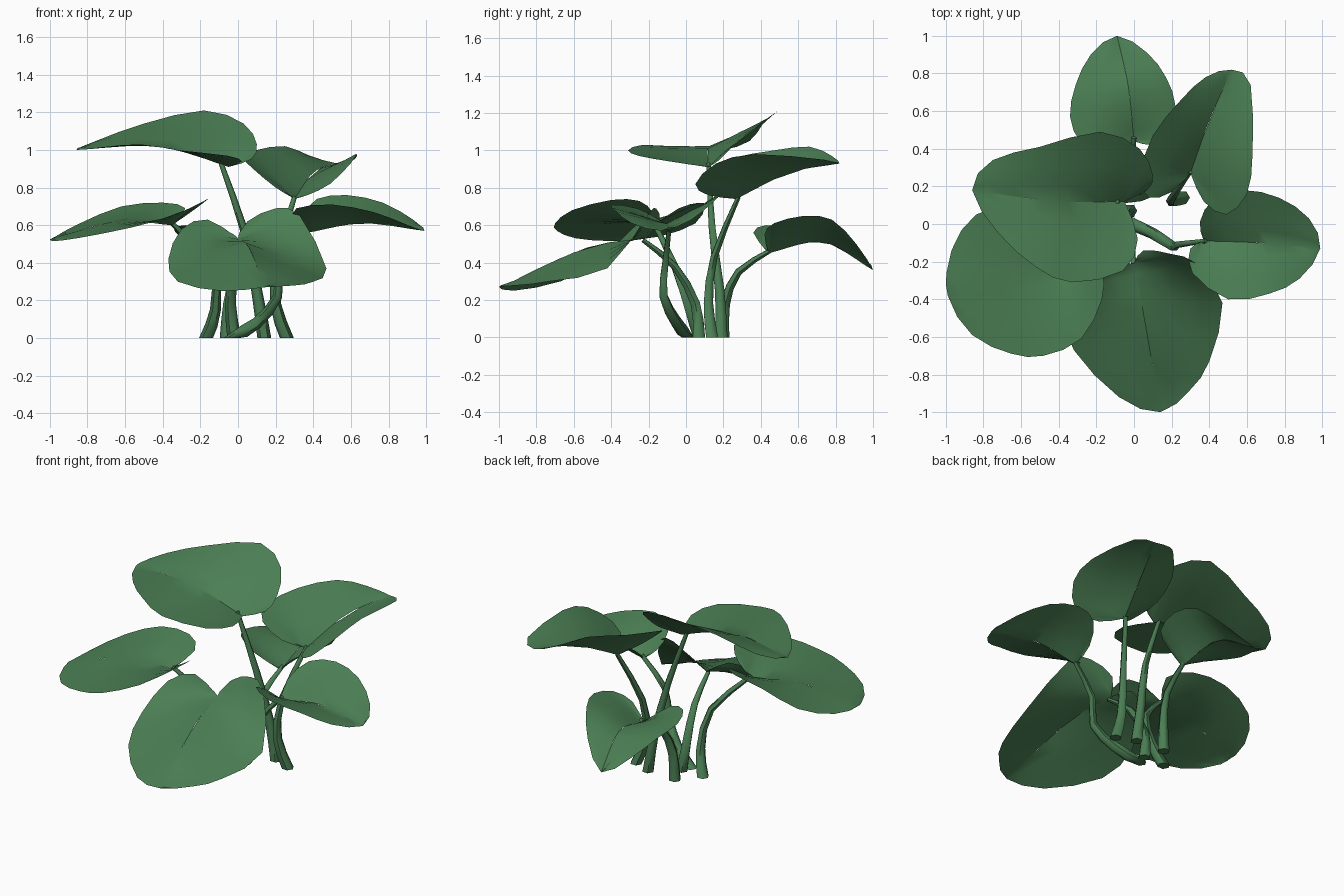
import bpy, bmesh, math
from mathutils import Vector as V

green = bpy.data.materials.new("leaf_green")
green.diffuse_color = (0.07, 0.21, 0.088, 1)


def spline(pts, steps):
    """Open Catmull-Rom curve through the points."""
    p = [V(q) for q in pts]
    p = [2 * p[0] - p[1]] + p + [2 * p[-1] - p[-2]]
    out = []
    for a, b, c, d in zip(p, p[1:], p[2:], p[3:]):
        for k in range(steps):
            t = k / steps
            out.append(0.5 * (2 * b + (c - a) * t + (2 * a - 5 * b + 4 * c - d) * t * t
                              + (3 * b - a - 3 * c + d) * t ** 3))
    return out + [p[-2].copy()]


def finish(name, bm):
    me = bpy.data.meshes.new(name)
    bm.to_mesh(me)
    bm.free()
    me.materials.append(green)
    ob = bpy.data.objects.new(name, me)
    bpy.context.collection.objects.link(ob)
    bpy.context.view_layer.objects.active = ob
    ob.select_set(True)
    bpy.ops.object.shade_smooth_by_angle(angle=math.radians(60))
    ob.select_set(False)


def leaf(name, notch, mid, tip, rim):
    """Folded heart leaf: rim runs from the notch round the tip and back."""
    rib = spline([notch, mid, tip], 12)
    axis = (V(tip) - V(notch)).xy
    bm = bmesh.new()
    rings = 4
    rows = []
    # left and right halves share rib points at even steps
    for p in spline([notch] + rim + [notch], 2):
        t = max(0, min(1, (p - V(notch)).xy.dot(axis) / axis.length_squared))
        m = rib[round(t * 12) * 2]
        row = []
        for k in range(rings + 1):
            s = k / rings
            q = m.lerp(p, s)
            q.z = m.z + (p.z - m.z) * s ** 0.85   # blade arches towards the rim
            row.append(bm.verts.new(q))
        rows.append(row)
    for a, b in zip(rows, rows[1:]):
        for k in range(rings):
            bm.faces.new((a[k], a[k + 1], b[k + 1], b[k]))
    bmesh.ops.remove_doubles(bm, verts=bm.verts, dist=0.002)
    bmesh.ops.dissolve_degenerate(bm, edges=bm.edges, dist=0.001)
    # soften the fold, keeping the rim
    inner = [v for v in bm.verts if not v.is_boundary]
    for _ in range(3):
        bmesh.ops.smooth_vert(bm, verts=inner, factor=0.4,
                              use_axis_x=False, use_axis_y=False, use_axis_z=True)
    bm.normal_update()
    bmesh.ops.reverse_faces(bm, faces=[f for f in bm.faces if f.normal.z < 0])
    finish(name, bm)


def stem(name, pts, r0=0.037, r1=0.013, sides=6):
    """Tapered tube along a path."""
    path = spline(pts, 2)
    bm = bmesh.new()
    loops = []
    n = len(path)
    for i, p in enumerate(path):
        d = (path[min(i + 1, n - 1)] - path[max(i - 1, 0)]).normalized()
        if i == 0:
            d = V((0, 0, 1))      # flat cut on the ground
        u = d.cross(V((0, 1, 0.01))).normalized()
        w = d.cross(u)
        r = r0 + (r1 - r0) * i / (n - 1)
        loops.append([bm.verts.new(p + r * (u * math.cos(a) + w * math.sin(a)))
                      for a in (2 * math.pi * k / sides for k in range(sides))])
    for a, b in zip(loops, loops[1:]):
        for k in range(sides):
            j = (k + 1) % sides
            bm.faces.new((a[k], a[j], b[j], b[k]))
    bm.faces.new(loops[0])
    bm.faces.new(loops[-1])
    bmesh.ops.recalc_face_normals(bm, faces=bm.faces)
    finish(name, bm)


# Leaves
leaf("top_leaf", (-0.05, 0.12, 0.91), (-0.42, 0.12, 1.02), (-0.86, 0.18, 1.0), [
    (0.07, 0.18, 0.95), (0.10, 0.26, 1.03), (0.03, 0.4, 1.14), (-0.18, 0.49, 1.21),
    (-0.5, 0.41, 1.14), (-0.75, 0.34, 1.05), (-0.86, 0.18, 1.0), (-0.72, -0.05, 1.015),
    (-0.52, -0.23, 1.03), (-0.33, -0.31, 1.0), (-0.06, -0.25, 0.97), (0.02, -0.08, 0.94)])
leaf("back_right_leaf", (0.3, 0.27, 0.74), (0.4, 0.55, 0.88), (0.52, 0.82, 0.93), [
    (0.2, 0.17, 0.80), (0.08, 0.14, 0.9), (0.03, 0.25, 0.96), (0.1, 0.47, 1.0),
    (0.25, 0.66, 1.02), (0.38, 0.78, 0.97), (0.52, 0.82, 0.93), (0.62, 0.74, 0.95),
    (0.63, 0.37, 0.98), (0.6, 0.16, 0.93), (0.49, 0.05, 0.82), (0.37, 0.12, 0.76)])
leaf("right_leaf", (0.37, -0.09, 0.56), (0.66, -0.1, 0.61), (0.99, -0.13, 0.57), [
    (0.3, -0.13, 0.62), (0.31, -0.26, 0.69), (0.5, -0.4, 0.71), (0.72, -0.37, 0.67),
    (0.88, -0.29, 0.61), (0.99, -0.13, 0.57), (0.93, 0.03, 0.63), (0.77, 0.14, 0.72),
    (0.58, 0.18, 0.76), (0.42, 0.13, 0.74), (0.35, 0.01, 0.65)])
leaf("front_leaf", (0.0, -0.21, 0.53), (0.06, -0.53, 0.48), (0.14, -1.0, 0.27), [
    (0.05, -0.14, 0.62), (0.2, -0.16, 0.69), (0.33, -0.21, 0.65), (0.47, -0.42, 0.37),
    (0.4, -0.73, 0.30), (0.3, -0.88, 0.28), (0.14, -1.0, 0.27), (-0.08, -0.92, 0.25),
    (-0.32, -0.67, 0.30), (-0.37, -0.46, 0.42), (-0.3, -0.29, 0.58), (-0.16, -0.21, 0.63)])
leaf("left_leaf", (-0.35, -0.17, 0.60), (-0.65, -0.24, 0.62), (-1.0, -0.32, 0.52), [
    (-0.25, -0.18, 0.67), (-0.17, -0.25, 0.73), (-0.17, -0.4, 0.735), (-0.28, -0.61, 0.68),
    (-0.48, -0.7, 0.61), (-0.65, -0.69, 0.57), (-0.86, -0.59, 0.53), (-0.99, -0.38, 0.515),
    (-0.97, -0.14, 0.54), (-0.84, 0.05, 0.61), (-0.62, 0.1, 0.70), (-0.4, 0.07, 0.72),
    (-0.28, -0.04, 0.69)])
leaf("back_leaf", (0.0, 0.44, 0.45), (-0.03, 0.73, 0.51), (-0.09, 1.0, 0.36), [
    (0.09, 0.42, 0.55), (0.19, 0.47, 0.61), (0.22, 0.63, 0.65), (0.17, 0.78, 0.63),
    (0.07, 0.91, 0.5), (-0.09, 1.0, 0.36), (-0.23, 0.9, 0.45), (-0.31, 0.74, 0.54),
    (-0.34, 0.57, 0.58), (-0.28, 0.43, 0.6), (-0.14, 0.36, 0.56)])

# Stems
stem("top_stem", [(0.14, 0.19, 0), (0.1, 0.18, 0.25), (0.03, 0.14, 0.58), (-0.09, 0.12, 0.93)])
stem("back_right_stem", [(0.26, 0.14, 0), (0.2, 0.12, 0.18), (0.21, 0.15, 0.43), (0.3, 0.28, 0.75)])
stem("right_stem", [(-0.04, 0.01, 0.0), (0.1, -0.05, 0.08), (0.21, -0.12, 0.22),
                    (0.23, -0.11, 0.4), (0.38, -0.09, 0.58)])
stem("front_stem", [(-0.02, 0.07, 0), (-0.04, 0.05, 0.18), (-0.02, -0.06, 0.38), (0.0, -0.23, 0.52)])
stem("left_stem", [(-0.17, 0.07, 0), (-0.12, 0.02, 0.15), (-0.14, -0.06, 0.38), (-0.35, -0.17, 0.61)])
stem("back_stem", [(-0.06, 0.2, 0), (-0.05, 0.21, 0.18), (-0.02, 0.28, 0.35), (0.0, 0.46, 0.47)])
